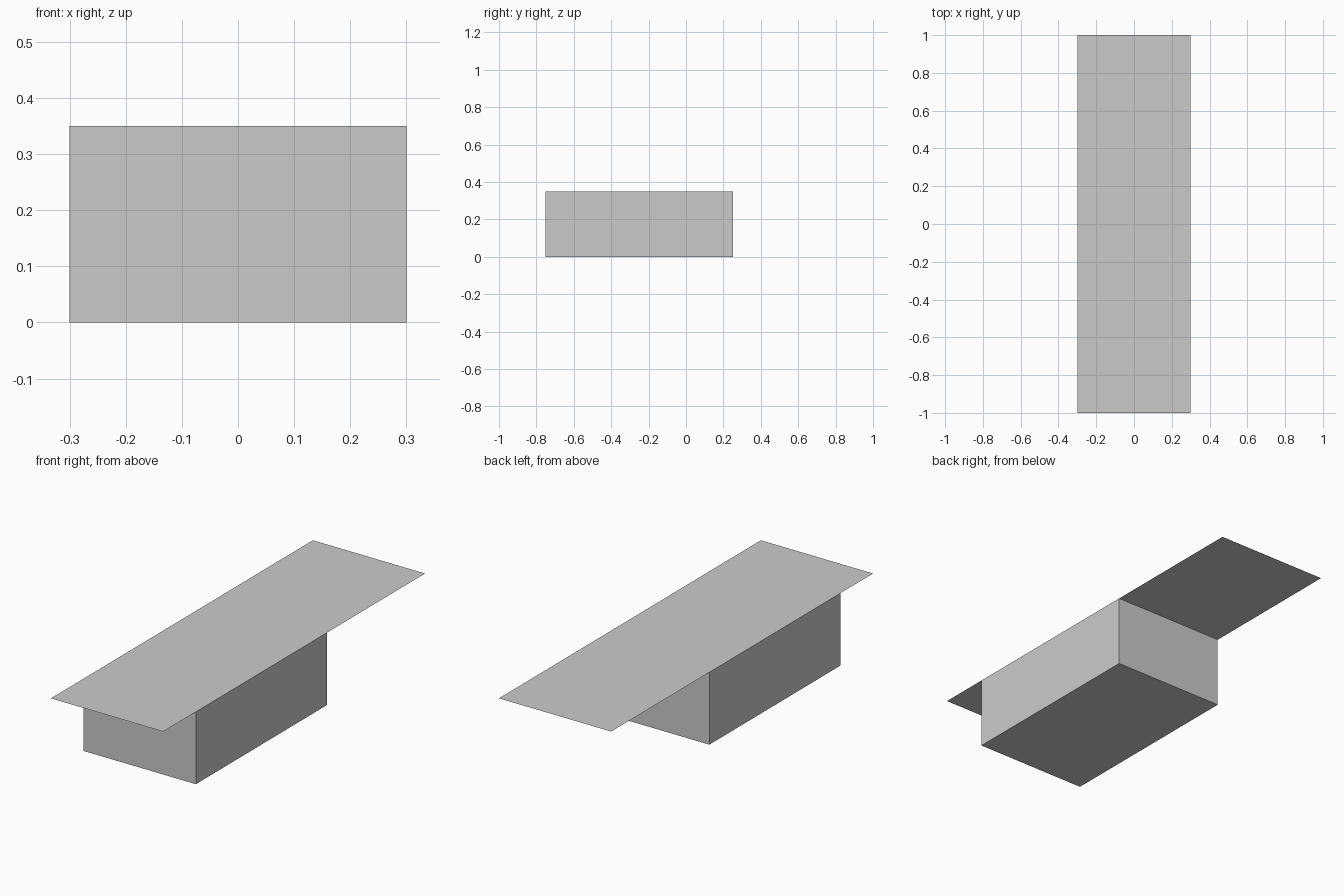
import bpy

if "Cube" in bpy.data.objects:
    bpy.data.objects.remove(bpy.data.objects["Cube"])

WIDTH, HEIGHT = 0.6, 0.35

# Box body, set towards the front under the top sheet
bpy.ops.mesh.primitive_cube_add(size=1, location=(0, -0.25, HEIGHT / 2))
body = bpy.context.object
body.name = "box_body"
body.scale = (WIDTH, 1.0, HEIGHT)

# Thin flat top, overhanging front and back
bpy.ops.mesh.primitive_plane_add(size=1, location=(0, 0, HEIGHT))
top = bpy.context.object
top.name = "flat_top"
top.scale = (WIDTH, 2.0, 1)

bpy.ops.object.select_all(action='DESELECT')
for part in (body, top):
    part.select_set(True)
bpy.ops.object.transform_apply(location=False, rotation=False, scale=True)
